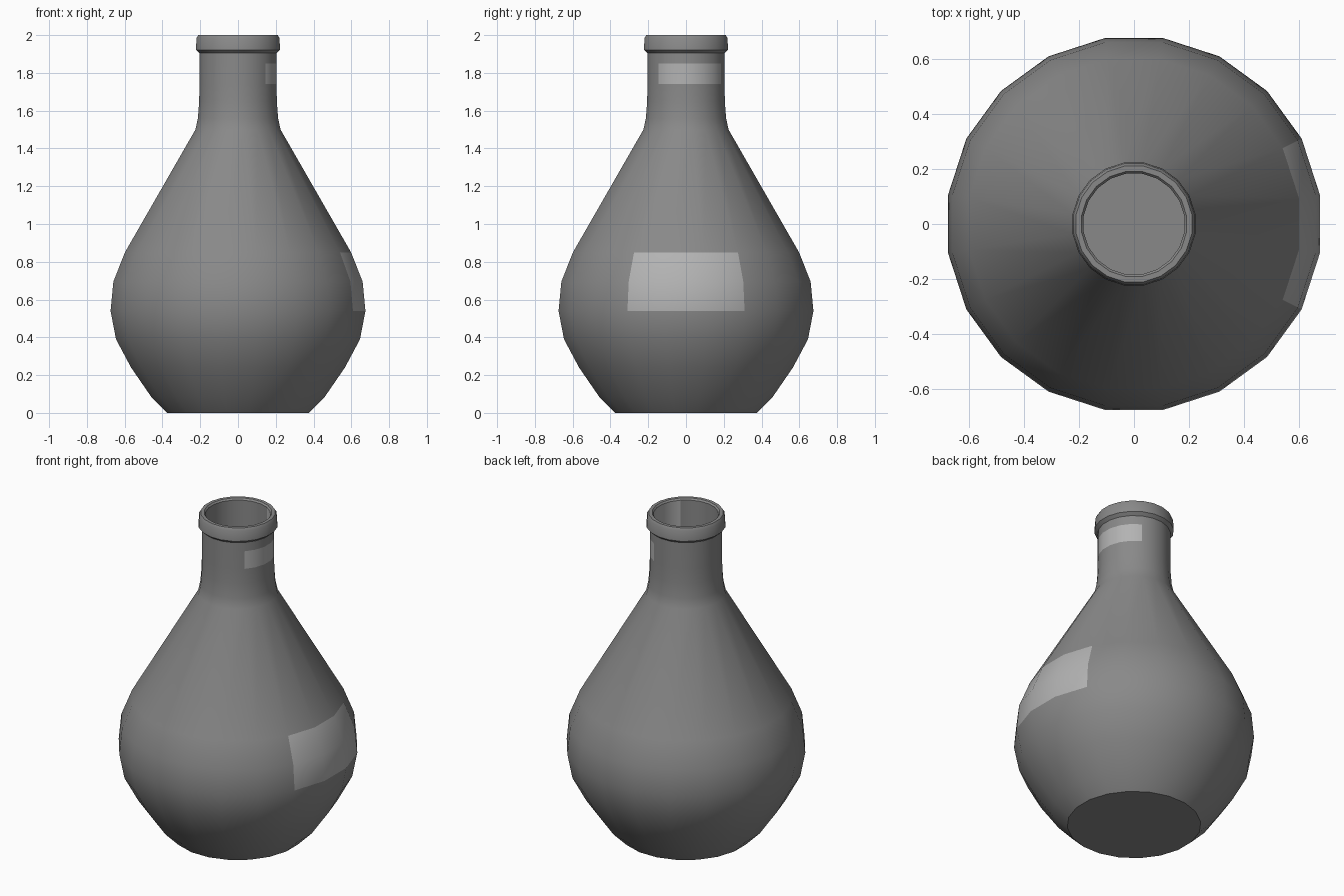
import bpy, bmesh
from math import cos, sin, radians

cube = bpy.data.objects.get("Cube")
if cube:
    bpy.data.objects.remove(cube, do_unlink=True)

SIDES = 20
STEP = 360 / SIDES


def material(name, grey):
    mat = bpy.data.materials.new(name)
    mat.use_nodes = True
    colour = (grey, grey, grey, 1)
    mat.diffuse_color = colour
    mat.node_tree.nodes["Principled BSDF"].inputs["Base Color"].default_value = colour
    return mat


# Outer wall, rolled lip and inside of the neck as (radius, height)
profile = [
    (0.38, 0), (0.465, 0.085), (0.573, 0.24), (0.654, 0.39), (0.683, 0.54),
    (0.668, 0.695), (0.606, 0.85), (0.228, 1.5), (0.215, 1.56), (0.208, 1.65),
    (0.207, 1.74), (0.207, 1.85), (0.207, 1.905), (0.226, 1.922),
    (0.222, 1.985), (0.213, 2.0), (0.193, 2.0), (0.185, 1.99), (0.185, 1.5),
]

# Label patches: lowest height, highest height, first angle, last angle
labels = [(0.54, 0.85, -27, 27), (1.74, 1.85, -45, 63)]

bm = bmesh.new()
rings = []
for radius, z in profile:
    angles = [radians(STEP * (i - 0.5)) for i in range(SIDES)]
    rings.append([bm.verts.new((radius * cos(a), radius * sin(a), z)) for a in angles])

for (lower, upper), (p, q) in zip(zip(rings, rings[1:]), zip(profile, profile[1:])):
    for i in range(SIDES):
        j = (i + 1) % SIDES
        face = bm.faces.new((lower[i], lower[j], upper[j], upper[i]))
        angle = (i * STEP + 180) % 360 - 180
        height = (p[1] + q[1]) / 2
        if any(a < height < b and c < angle < d for a, b, c, d in labels):
            face.material_index = 1

# Base and the floor inside the neck
bm.faces.new(rings[0][::-1])
bm.faces.new(rings[-1])

mesh = bpy.data.meshes.new("bottle")
bm.to_mesh(mesh)
bm.free()
mesh.materials.append(material("dark grey glass", 0.25))
mesh.materials.append(material("pale grey label", 0.45))

bottle = bpy.data.objects.new("bottle", mesh)
bpy.context.collection.objects.link(bottle)
bpy.context.view_layer.objects.active = bottle
bottle.select_set(True)
bpy.ops.object.shade_smooth_by_angle(angle=radians(30))
